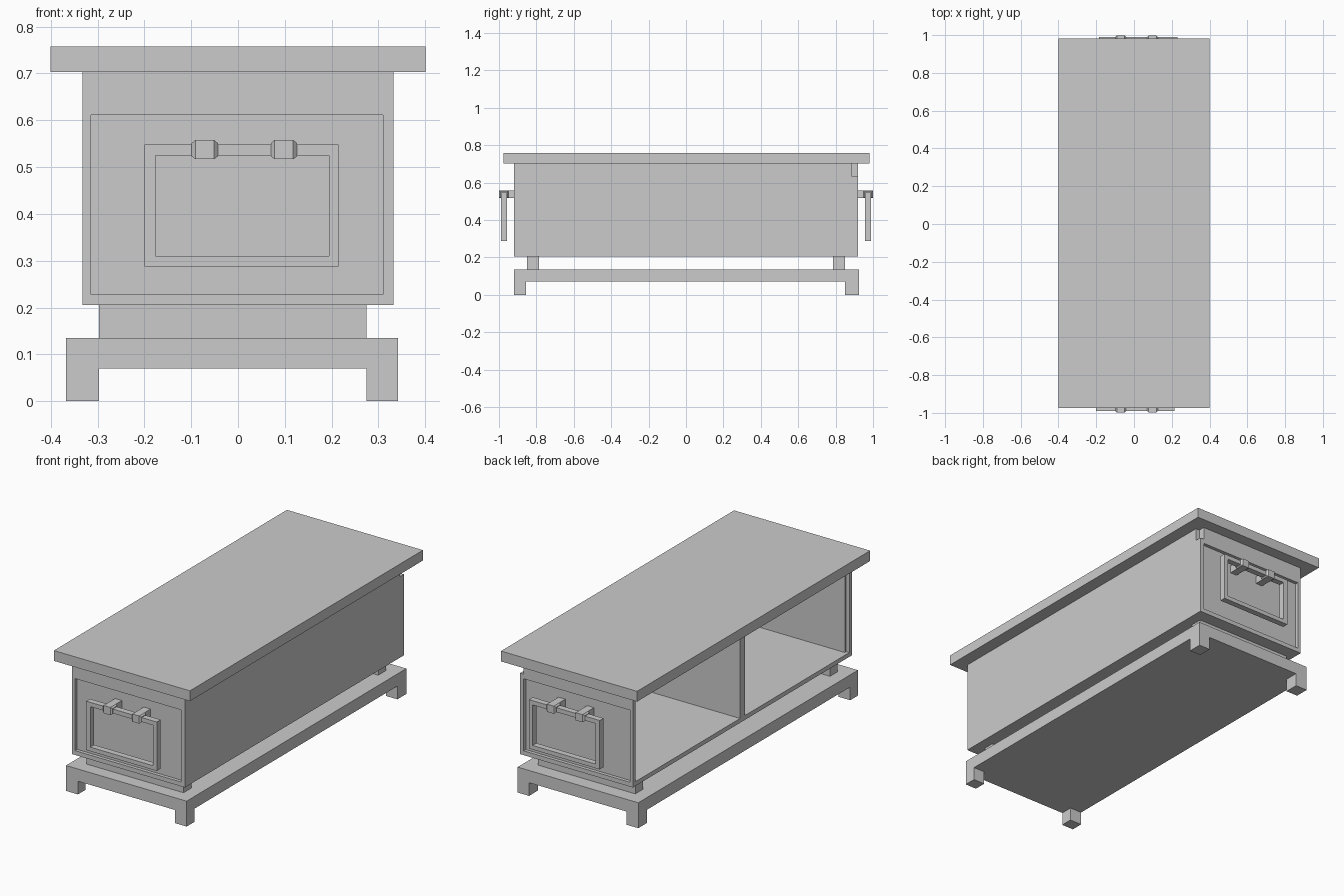
import bpy, bmesh

if "Cube" in bpy.data.objects:
    bpy.data.objects.remove(bpy.data.objects["Cube"])


def mesh_object(name, bm):
    bmesh.ops.recalc_face_normals(bm, faces=bm.faces)
    me = bpy.data.meshes.new(name)
    bm.to_mesh(me)
    bm.free()
    ob = bpy.data.objects.new(name, me)
    bpy.context.collection.objects.link(ob)
    return ob


def box(name, x, y, z):
    """Box from (min, max) ranges."""
    bm = bmesh.new()
    bmesh.ops.create_cube(bm, size=1)
    for v in bm.verts:
        for i, r in enumerate((x, y, z)):
            v.co[i] = max(r) if v.co[i] > 0 else min(r)
    return mesh_object(name, bm)


def prism(name, loop_a, loop_b):
    """Solid joining two matching loops of points."""
    bm = bmesh.new()
    a = [bm.verts.new(p) for p in loop_a]
    b = [bm.verts.new(p) for p in loop_b]
    bm.faces.new(a)
    bm.faces.new(b)
    n = len(a)
    for i in range(n):
        j = (i + 1) % n
        bm.faces.new((a[i], a[j], b[j], b[i]))
    return mesh_object(name, bm)


# Table top
box("table_top", (-0.40, 0.40), (-0.975, 0.982), (0.703, 0.758))

# Base plate with four feet
box("base_plate", (-0.367, 0.342), (-0.92, 0.925), (0.07, 0.135))
for x in ((-0.367, -0.297), (0.275, 0.342)):
    for y in ((-0.92, -0.855), (0.85, 0.925)):
        box("foot", x, y, (0, 0.07))

# Cross bars lifting the cabinet off the base
for y in ((-0.85, -0.785), (0.785, 0.85)):
    box("riser_bar", (-0.297, 0.275), y, (0.135, 0.205))

# Cabinet shell, open on the left side
box("cabinet_floor", (-0.332, 0.31), (-0.92, 0.92), (0.205, 0.228))
box("cabinet_ceiling", (-0.332, 0.31), (-0.897, 0.897), (0.675, 0.703))
box("divider", (-0.332, 0.31), (-0.02, 0.02), (0.228, 0.675))

# Solid right side board with a small notch at its back top corner
side = [(-0.92, 0.205), (0.92, 0.205), (0.92, 0.635),
        (0.885, 0.635), (0.885, 0.703), (-0.92, 0.703)]
prism("side_board", [(0.31, y, z) for y, z in side],
      [(0.332, y, z) for y, z in side])

for s, label, dx in ((-1, "front", 0), (1, "back", 0.015)):
    # Recessed end panel framed by a stile and a rail
    box(label + "_panel", (-0.314, 0.31), (s * 0.885, s * 0.902), (0.228, 0.675))
    box(label + "_stile", (-0.332, -0.314), (s * 0.897, s * 0.92), (0.228, 0.703))
    box(label + "_rail", (-0.314, 0.31), (s * 0.897, s * 0.92), (0.611, 0.703))

    # Rectangular hanging handle
    yr = (s * 0.957, s * 0.989)
    for x in ((-0.20, -0.176), (0.194, 0.215)):
        box(label + "_handle_side", (x[0] + dx, x[1] + dx), yr, (0.288, 0.548))
    for z in ((0.288, 0.31), (0.525, 0.548)):
        box(label + "_handle_bar", (-0.176 + dx, 0.194 + dx), yr, z)

    # Handle brackets: a post and a clip with tapered ends
    for cx in (-0.071, 0.098):
        box(label + "_bracket_post", (cx - 0.02, cx + 0.02),
            (s * 0.90, s * 0.957), (0.517, 0.558))
        ring = [(cx + ox, y0, y1, z0, z1) for ox, y0, y1, z0, z1 in (
            (-0.028, 0.955, 0.991, 0.523, 0.551), (-0.02, 0.95, 0.999, 0.517, 0.558),
            (0.02, 0.95, 0.999, 0.517, 0.558), (0.028, 0.955, 0.991, 0.523, 0.551))]
        loops = [[(x, s * y0, z0), (x, s * y1, z0), (x, s * y1, z1), (x, s * y0, z1)]
                 for x, y0, y1, z0, z1 in ring]
        bm = bmesh.new()
        vs = [[bm.verts.new(p) for p in lp] for lp in loops]
        bm.faces.new(vs[0])
        bm.faces.new(vs[-1])
        for a, b in zip(vs, vs[1:]):
            for i in range(4):
                j = (i + 1) % 4
                bm.faces.new((a[i], a[j], b[j], b[i]))
        mesh_object(label + "_bracket_clip", bm)
